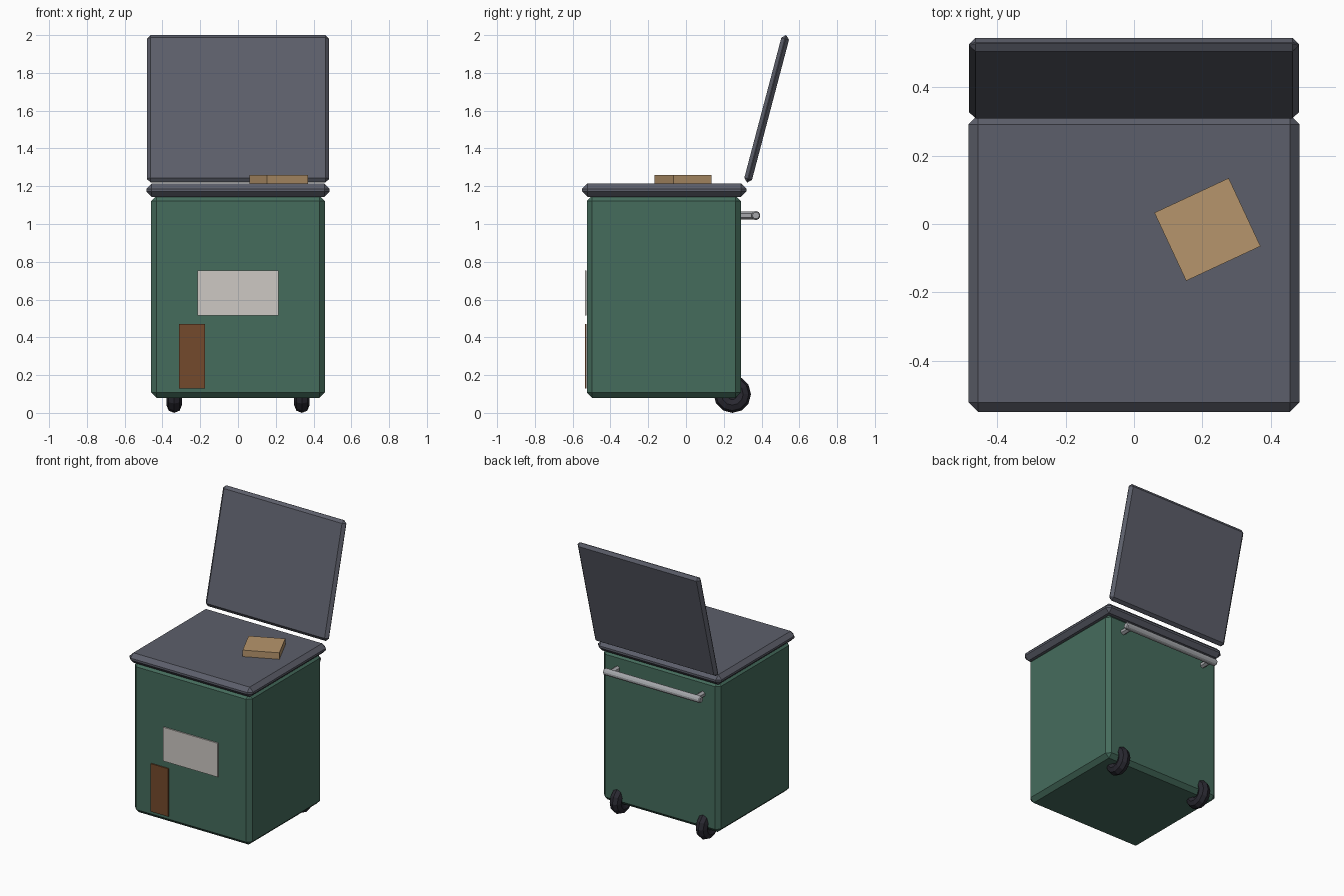
import bpy, math
from mathutils import Matrix

if "Cube" in bpy.data.objects:
    bpy.data.objects.remove(bpy.data.objects["Cube"])


def material(name, rgb):
    m = bpy.data.materials.new(name)
    m.diffuse_color = (*rgb, 1)
    m.use_nodes = True
    m.node_tree.nodes["Principled BSDF"].inputs["Base Color"].default_value = m.diffuse_color
    return m


GREEN = material("bin_green", (0.060, 0.150, 0.108))
SLATE = material("lid_slate", (0.108, 0.114, 0.145))
BLACK = material("wheel_black", (0.022, 0.021, 0.030))
METAL = material("handle_grey", (0.38, 0.39, 0.41))
LABEL = material("label_off_white", (0.61, 0.58, 0.55))
RUST = material("rust_brown", (0.175, 0.068, 0.025))
CARD = material("cardboard_tan", (0.47, 0.30, 0.15))


def finish(name, mat, bevel=0):
    ob = bpy.context.object
    ob.name = name
    ob.data.materials.append(mat)
    if bevel:
        mod = ob.modifiers.new("chamfer", 'BEVEL')
        mod.width, mod.segments = bevel, 1
        mod.limit_method = 'ANGLE'
    return ob


def box(name, centre, size, mat, bevel=0, rot=(0, 0, 0)):
    bpy.ops.mesh.primitive_cube_add(size=1, location=centre, rotation=rot)
    bpy.context.object.data.transform(Matrix.Diagonal((*size, 1)))
    return finish(name, mat, bevel)


def rod(name, centre, radius, length, sides, rot, mat, bevel=0):
    bpy.ops.mesh.primitive_cylinder_add(vertices=sides, radius=radius, depth=length,
                                        location=centre, rotation=rot)
    return finish(name, mat, bevel)


# Body and closed lid slab
box("bin_body", (0, -0.1175, 0.615), (0.92, 0.815, 1.07), GREEN, 0.028)
box("lid_rim", (0, -0.115, 1.179), (0.97, 0.87, 0.07), SLATE, 0.028)

# Raised lid leaning backwards
box("open_lid", (0, 0.427, 1.610), (0.965, 0.042, 0.805), SLATE, 0.019,
    (-math.radians(14.8), 0, 0))

# Front label and rust patch
box("front_label", (0, -0.530, 0.635), (0.43, 0.009, 0.24), LABEL)
box("rust_patch", (-0.243, -0.530, 0.30), (0.137, 0.009, 0.34), RUST)

# Cardboard piece lying on the top
box("cardboard_piece", (0.215, -0.016, 1.237), (0.24, 0.22, 0.046), CARD, 0,
    (0, 0, math.radians(25)))

# Rear handle bar
rod("handle_bar", (0, 0.37, 1.045), 0.026, 0.76, 6, (0, math.pi / 2, 0), METAL, 0.006)

# Handle mounts and wheels on both sides
for side, s in (("left", -1), ("right", 1)):
    rod(side + "_handle_mount", (s * 0.335, 0.325, 1.045), 0.02, 0.09, 6,
        (math.pi / 2, 0, 0), METAL)
    bpy.ops.mesh.primitive_torus_add(major_segments=12, minor_segments=8,
                                     major_radius=0.058, minor_radius=0.041,
                                     location=(s * 0.338, 0.245, 0.099),
                                     rotation=(0, math.pi / 2, 0))
    finish(side + "_wheel", BLACK)
